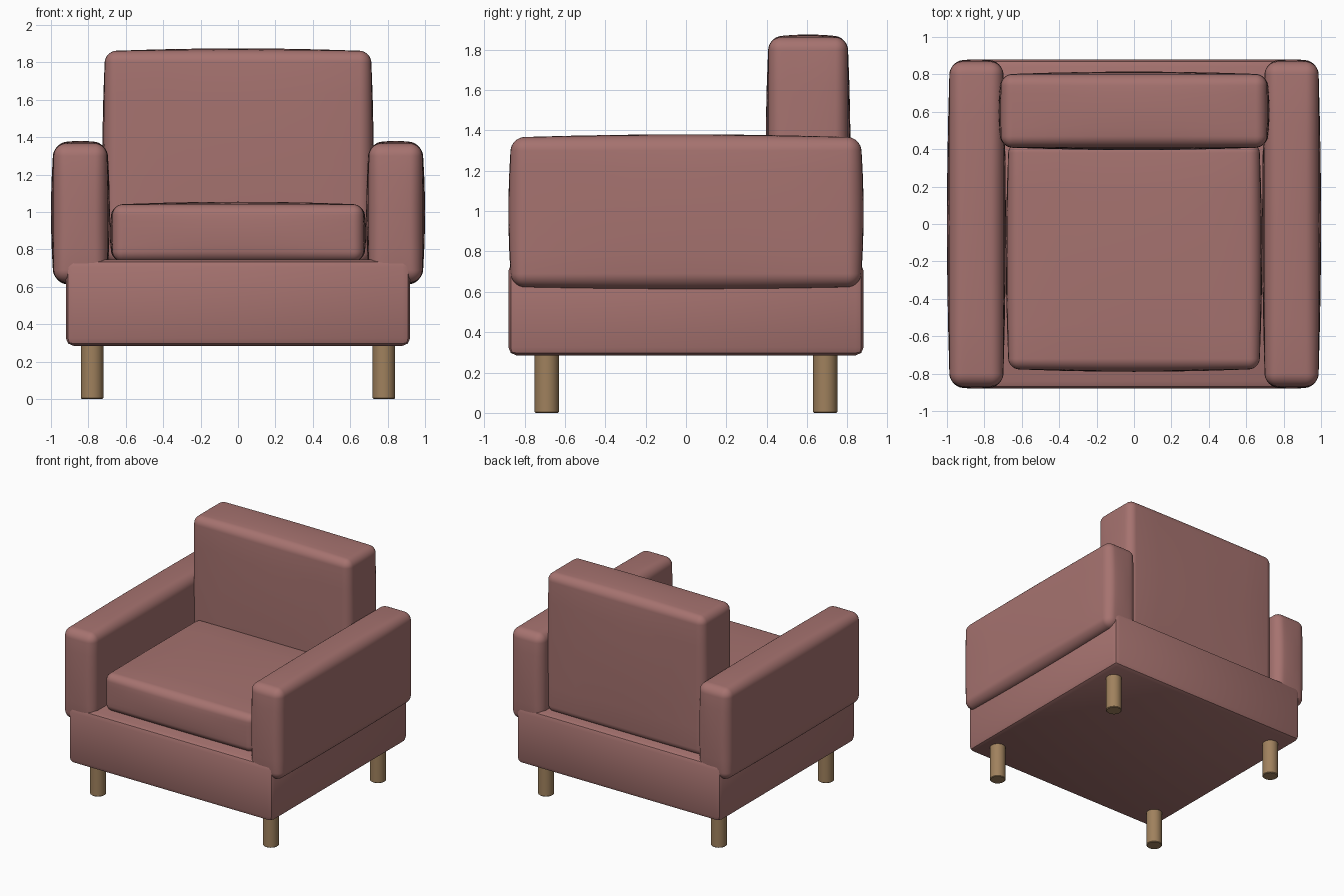
import bpy, bmesh, math
from mathutils import Vector

cube = bpy.data.objects.get("Cube")
if cube:
    bpy.data.objects.remove(cube, do_unlink=True)


def make_material(name, rgb):
    mat = bpy.data.materials.new(name)
    mat.use_nodes = True
    colour = (*rgb, 1)
    mat.diffuse_color = colour
    mat.node_tree.nodes["Principled BSDF"].inputs["Base Color"].default_value = colour
    return mat


fabric = make_material("dusty rose fabric", (0.38, 0.17, 0.16))
wood = make_material("oak wood", (0.35, 0.22, 0.11))


def add_object(name, bm, mat, location, angle):
    mesh = bpy.data.meshes.new(name)
    bm.to_mesh(mesh)
    bm.free()
    mesh.materials.append(mat)
    obj = bpy.data.objects.new(name, mesh)
    obj.location = location
    bpy.context.collection.objects.link(obj)
    bpy.ops.object.select_all(action="DESELECT")
    obj.select_set(True)
    bpy.context.view_layer.objects.active = obj
    bpy.ops.object.shade_smooth_by_angle(angle=math.radians(angle))
    return obj


def centre_and_half(low, high):
    low, high = Vector(low), Vector(high)
    return (low + high) / 2, (high - low) / 2


def cushion(name, low, high, radius, bulge=0.015):
    """Rounded box with gently swollen faces, filling the given bounds."""
    centre, half = centre_and_half(low, high)
    half -= Vector((bulge,) * 3)
    steps, corner = 14, 4
    bm = bmesh.new()
    bmesh.ops.create_cube(bm, size=2)
    bmesh.ops.subdivide_edges(bm, edges=bm.edges[:], cuts=steps - 1, use_grid_fill=True)

    def spread(t, h):
        # Outer grid steps cover the rounded edge, the rest the flat middle
        index = abs(t) * steps / 2
        flat = steps / 2 - corner
        if index <= flat:
            return math.copysign((h - radius) * index / flat, t)
        turn = (index - flat) / corner
        return math.copysign(h - radius + radius * math.tan(turn * math.pi / 4), t)

    for v in bm.verts:
        p = Vector(spread(v.co[i], half[i]) for i in range(3))
        core = Vector(max(radius - half[i], min(half[i] - radius, p[i])) for i in range(3))
        p = core + (p - core).normalized() * radius
        u = [p[i] / half[i] for i in range(3)]
        for i in range(3):
            j, k = (i + 1) % 3, (i + 2) % 3
            p[i] += bulge * u[i] * (1 - u[j] ** 2) * (1 - u[k] ** 2)
        v.co = p
    return add_object(name, bm, fabric, centre, 60)


def bevelled_box(name, low, high, width):
    centre, half = centre_and_half(low, high)
    bm = bmesh.new()
    bmesh.ops.create_cube(bm, size=2)
    bmesh.ops.scale(bm, vec=half, verts=bm.verts)
    bmesh.ops.bevel(bm, geom=bm.edges[:], offset=width, segments=2,
                    profile=0.5, affect="EDGES")
    return add_object(name, bm, fabric, centre, 30)


def leg(name, x, y, radius=0.06, height=0.32):
    bm = bmesh.new()
    bmesh.ops.create_cone(bm, cap_ends=True, segments=32, radius1=radius,
                          radius2=radius, depth=height)
    foot = [e for e in bm.edges if all(v.co.z < 0 for v in e.verts)]
    bmesh.ops.bevel(bm, geom=foot, offset=0.005, segments=1, affect="EDGES")
    return add_object(name, bm, wood, (x, y, height / 2), 30)


# Upholstered frame
bevelled_box("base", (-0.92, -0.88, 0.285), (0.92, 0.88, 0.745), 0.04)

# Cushions
cushion("seat_cushion", (-0.685, -0.79, 0.72), (0.685, 0.45, 1.055), 0.055)
cushion("back_cushion", (-0.725, 0.395, 0.71), (0.725, 0.815, 1.875), 0.06)

# Mirrored arms and legs
for side, sign in (("left", 1), ("right", -1)):
    inner, outer = sorted((0.685 * sign, 1.0 * sign))
    cushion(side + "_arm", (inner, -0.88, 0.61), (outer, 0.88, 1.38), 0.065)
    for end, y in (("front", -0.69), ("back", 0.69)):
        leg(f"{end}_{side}_leg", 0.78 * sign, y)
